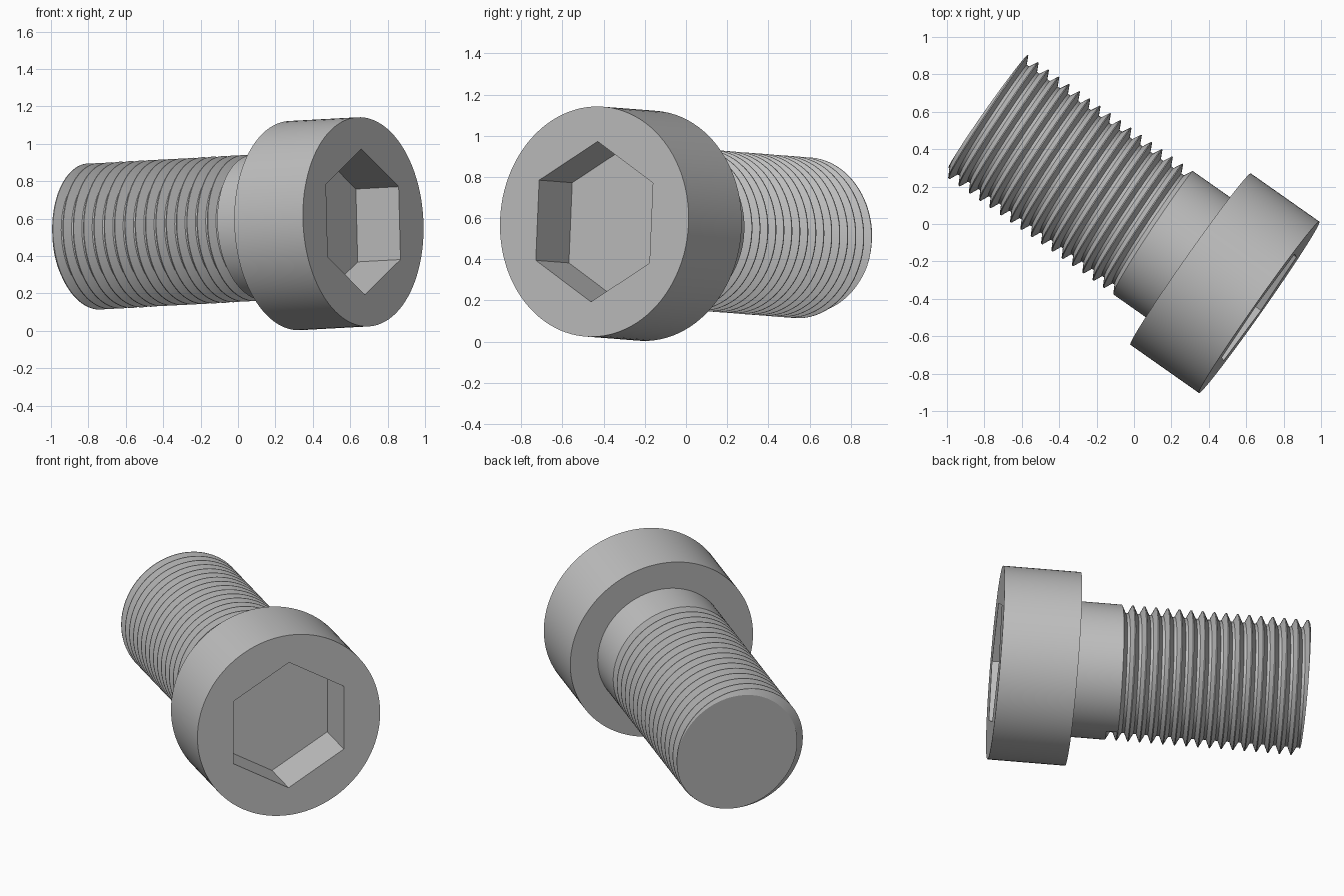
import bpy
import bmesh
from math import cos, sin, pi, radians
from mathutils import Matrix, Vector

cube = bpy.data.objects.get("Cube")
if cube:
    bpy.data.objects.remove(cube, do_unlink=True)

SEG = 96
HEAD_R, HEAD_LEN = 0.56, 0.449
HEX_R, HEX_DEPTH = 0.39, 0.28
SHANK_R, ROOT_R, SHANK_LEN = 0.392, 0.346, 1.341
PITCH, THREAD_START, TURNS = 0.0675, 0.212, 18

# Bolt frame: local z runs from under the head to the tip, local -x is up
axis = Vector((-0.818, 0.575, -0.0446)).normalized()
side = Vector((0.575, 0.818, -0.02))
side = (side - axis * side.dot(axis)).normalized()
up = side.cross(axis)
if up.z < 0:
    up = -up
frame = Matrix((-up, -side, axis)).transposed().to_4x4()
frame.translation = (0.3025, -0.1875, 0.563)

steel = bpy.data.materials.new("grey steel")
steel.use_nodes = True
steel.diffuse_color = (0.52, 0.52, 0.52, 1)
bsdf = steel.node_tree.nodes["Principled BSDF"]
bsdf.inputs["Base Color"].default_value = steel.diffuse_color


def point(bm, r, i, s, n=SEG):
    t = 2 * pi * i / n
    return bm.verts.new((r * cos(t), r * sin(t), s))


def ring(bm, r, s, n=SEG):
    return [point(bm, r, i, s, n) for i in range(n)]


def loft(bm, a, b, closed=True):
    n = len(a)
    for i in range(n if closed else n - 1):
        j = (i + 1) % n
        bm.faces.new((a[i], a[j], b[j], b[i]))


def finish(bm, name):
    bmesh.ops.recalc_face_normals(bm, faces=bm.faces)
    mesh = bpy.data.meshes.new(name)
    bm.to_mesh(mesh)
    bm.free()
    mesh.materials.append(steel)
    obj = bpy.data.objects.new(name, mesh)
    bpy.context.collection.objects.link(obj)
    obj.matrix_world = frame
    bpy.ops.object.select_all(action='DESELECT')
    obj.select_set(True)
    bpy.context.view_layer.objects.active = obj
    bpy.ops.object.shade_smooth_by_angle(angle=radians(25))
    return obj


# Cylindrical head with a hexagonal socket
bm = bmesh.new()
back = ring(bm, HEAD_R, 0)
front = ring(bm, HEAD_R, -HEAD_LEN)
mouth = ring(bm, HEX_R, -HEAD_LEN, 6)
floor = ring(bm, HEX_R, HEX_DEPTH - HEAD_LEN, 6)
loft(bm, back, front)
loft(bm, mouth, floor)
bm.faces.new(back)
bm.faces.new(floor)
step = SEG // 6
for k in range(6):
    arc = [front[i % SEG] for i in range(k * step, (k + 1) * step + 1)]
    bm.faces.new([mouth[(k + 1) % 6], mouth[k]] + arc)
finish(bm, "socket_head")

# Shank: plain collar whose lower edge follows the helix, then the thread
bm = bmesh.new()
rise = PITCH / SEG
collar_top = [point(bm, SHANK_R, i, 0) for i in range(SEG + 1)]
collar_end = [point(bm, SHANK_R, i, THREAD_START + i * rise) for i in range(SEG + 1)]
loft(bm, collar_top, collar_end, closed=False)

# Thread section as (radius, fraction of the pitch)
section = [(SHANK_R, 0), (ROOT_R, 0.36), (ROOT_R, 0.6), (SHANK_R, 0.92), (SHANK_R, 1)]
rails = [[point(bm, r, i, THREAD_START + i * rise + f * PITCH)
          for i in range(SEG * TURNS + 1)] for r, f in section]
for a, b in zip(rails, rails[1:]):
    loft(bm, a, b, closed=False)
bm.faces.new([rail[0] for rail in rails[:4]])
bmesh.ops.remove_doubles(bm, verts=bm.verts, dist=0.0001)

# Cut the tip square and cap it
cut = bmesh.ops.bisect_plane(
    bm, geom=bm.verts[:] + bm.edges[:] + bm.faces[:], dist=0.00001,
    plane_co=(0, 0, SHANK_LEN), plane_no=(0, 0, 1), clear_outer=True)
rim = [e for e in cut["geom_cut"] if isinstance(e, bmesh.types.BMEdge)]
bmesh.ops.holes_fill(bm, edges=rim, sides=0)
finish(bm, "threaded_shank")
